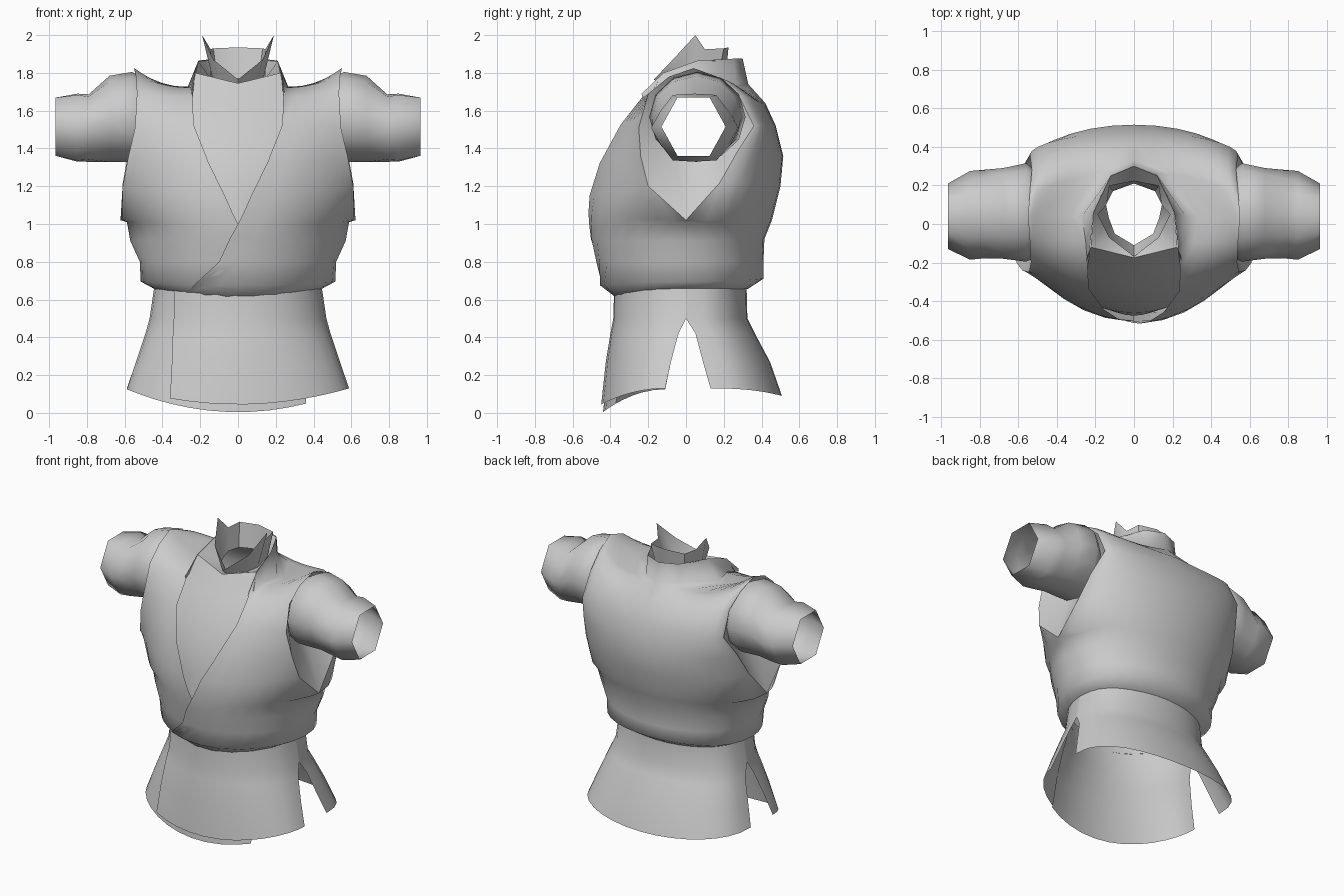
import bpy, bmesh, math
from math import sin, cos, asin, pi

if "Cube" in bpy.data.objects:
    bpy.data.objects.remove(bpy.data.objects["Cube"], do_unlink=True)

cloth = bpy.data.materials.new("grey_cloth")
cloth.use_nodes = True
GREY = (0.6, 0.6, 0.6, 1)
cloth.diffuse_color = GREY
cloth.node_tree.nodes["Principled BSDF"].inputs["Base Color"].default_value = GREY


def build(name, grids, angle=50):
    """Skin each grid (list of equal length point rows) and weld the seams."""
    bm = bmesh.new()
    for grid in grids:
        vs = [[bm.verts.new(p) for p in row] for row in grid]
        for a, b in zip(vs, vs[1:]):
            for i in range(len(a) - 1):
                bm.faces.new((a[i], a[i + 1], b[i + 1], b[i]))
    bmesh.ops.remove_doubles(bm, verts=bm.verts, dist=0.002)
    bmesh.ops.recalc_face_normals(bm, faces=bm.faces)
    me = bpy.data.meshes.new(name)
    bm.to_mesh(me)
    bm.free()
    me.materials.append(cloth)
    ob = bpy.data.objects.new(name, me)
    bpy.context.collection.objects.link(ob)
    bpy.ops.object.select_all(action='DESELECT')
    ob.select_set(True)
    bpy.context.view_layer.objects.active = ob
    bpy.ops.object.shade_smooth_by_angle(angle=math.radians(angle))


def mirrored(grid):
    return [[(-x, y, z) for x, y, z in row] for row in grid]


def panel(rows, inner, powers, inset=0.0, n=8):
    """Curved cloth panel: each row runs from x = inner to its outer edge.
    Row: centre z, centre y, (edge x, y, z), dip between centre and edge."""
    grid = []
    for (zc, yc, (xo, yo, zo), dip), xi, power in zip(rows, inner, powers):
        a0, pts = asin(xi / xo), []
        for i in range(n + 1):
            a = a0 + (pi / 2 - a0) * i / n
            u, c = sin(a), max(cos(a), 0.0)
            y = yo + (yc - yo) * c ** power
            if yc < 0:
                y += inset * c
            pts.append((xo * u, y, zc + (zo - zc) * u * u - dip * sin(pi * u)))
        grid.append(pts)
    return grid


# Jacket: shared side seam up to the armhole, then separate armhole edges
seam = [(.44, 0, .655), (.515, 0, .695), (.52, 0, .80), (.57, 0, .91), (.588, 0, 1.01), (.622, 0, 1.02)]
front_edge = seam + [(.61, -.20, 1.20), (.58, -.24, 1.36), (.545, -.25, 1.51),
                     (.535, -.20, 1.69), (.54, -.09, 1.78), (.55, .04, 1.825)]
back_edge = seam + [(.61, .18, 1.22), (.58, .27, 1.38), (.54, .36, 1.52), (.53, .28, 1.68),
                    (.54, .17, 1.77), (.545, .105, 1.7975), (.55, .04, 1.825)]
front_mid = [(.615, -.38), (.675, -.455), (.80, -.475), (.92, -.505), (1.0, -.513), (1.06, -.517),
             (1.15, -.515), (1.32, -.475), (1.53, -.37), (1.68, -.24), (1.77, -.10), (1.88, .04)]
back_mid = [(.655, .325), (.71, .41), (.80, .41), (.92, .415), (1.02, .455), (1.08, .47), (1.20, .50),
            (1.36, .515), (1.52, .475), (1.64, .42), (1.74, .33), (1.80, .27), (1.88, .04)]
front_dips = [0] * 9 + [.01, .05, .15]
back_dips = [0] * 9 + [.01, .04, .08, .15]
front_rows = [(z, y, e, d) for (z, y), e, d in zip(front_mid, front_edge, front_dips)]
back_rows = [(z, y, e, d) for (z, y), e, d in zip(back_mid, back_edge, back_dips)]
lapel = [-.28, -.23, -.10, -.045, 0, .03, .07, .155, .235, .24, .25, .27]
front_powers = [1.1] * 3 + [1.25] * 3 + [2.2] * 6
left_front = panel(front_rows, lapel, front_powers)
right_front = mirrored(panel(front_rows, [max(0, x) for x in lapel], front_powers, inset=.012))
half_back = panel(back_rows, [0] * 11 + [.12, .27], [.85] * 6 + [1.1] * 7)

# Standing collar rising from the jacket's neck edge
neck_edge = [row[0] for row in left_front[9:12]] + [half_back[11][0], half_back[10][0]]
collar_top = [(.24, -.235, 1.69), (.228, -.12, 1.80), (.21, .06, 1.865), (.12, .25, 1.875), (0, .30, 1.875)]
half_collar = [neck_edge, collar_top]
build("jacket", [left_front, right_front, half_back, mirrored(half_back),
                 half_collar, mirrored(half_collar)], 80)

# Undershirt in the neck opening, its top row meeting the inner collar
shirt = []
for z, y, w in [(.96, -.475, .12), (1.15, -.46, .18), (1.32, -.42, .24),
                (1.52, -.33, .28), (1.64, -.245, .26)]:
    shirt.append([(w * u, y + .03 * u * u, z) for u in (0, .35, .7, 1)])
shirt.append([(.225 * u, -.175 + .055 * u, 1.745 + .055 * u) for u in (0, .35, .7, 1)])
build("undershirt_front", [shirt, mirrored(shirt)])

# Inner collar with pointed tips, filled out to the jacket collar
half = [
    [(0, -.175, 1.745), (.225, -.12, 1.80), (.21, .06, 1.86), (.17, .15, 1.865), (.12, .25, 1.87), (0, .30, 1.87)],
    [(0, -.11, 1.72), (.10, -.05, 1.74), (.13, .03, 1.75), (.145, .10, 1.76), (.11, .17, 1.77), (0, .21, 1.77)],
    [(0, -.17, 1.765), (.13, -.07, 1.87), (.19, .05, 2.0), (.145, .10, 1.925), (.13, .2, 1.93), (0, .225, 1.935)],
]
build("inner_collar", [half, mirrored(half)], 40)

# Sleeves: armhole lining runs inward from the jacket edge, then out to a
# six-sided cuff (flat shortens every second point onto the hexagon's sides)
rings = [front_edge[5:] + back_edge[10:5:-1]]
for x, cy, cz, ry, rz, flat in [(.50, .05, 1.55, .22, .22, 1), (.56, .06, 1.567, .255, .238, 1),
                                (.68, .055, 1.557, .235, .228, 1), (.79, .05, 1.508, .23, .192, .93),
                                (.85, .045, 1.51, .23, .20, .9), (.965, .04, 1.515, .17, .178, .866)]:
    ring = []
    for i in range(12):
        a, k = 2 * pi * i / 12, 1 if i % 2 else flat
        ring.append((x, cy - k * ry * sin(a), cz - k * rz * cos(a)))
    rings.append(ring)
sleeve = [r + r[:1] for r in rings]
build("left_sleeve", [sleeve], 60)
build("right_sleeve", [mirrored(sleeve)], 60)

# Skirt: two overlapping front flaps and a back flap, slit at the sides
waist = (.44, 0, .69)
hip = (.468, 0, .50)
flap = [(.69, -.38, waist, 0), (.50, -.385, hip, 0),
        (.42, -.40, (.49, -.04, .42), 0), (.27, -.425, (.54, -.08, .27), 0),
        (.045, -.45, (.588, -.11, .13), 0)]
under = flap[:-1] + [(.004, -.452, (.588, -.11, .125), 0)]
flap_edge = [-.34, -.34, -.345, -.35, -.36]
build("skirt_front_outer", [panel(flap, flap_edge, [1] * 5, n=12)])
build("skirt_front_inner", [mirrored(panel(under, flap_edge, [1] * 5, inset=.012, n=12))])
back = [(.70, .32, waist, 0), (.50, .325, hip, 0), (.42, .365, (.49, .05, .42), 0),
        (.27, .445, (.54, .09, .27), 0), (.09, .508, (.588, .13, .13), 0)]
half = panel(back, [0] * 5, [.8] * 5)
build("skirt_back", [half, mirrored(half)])
